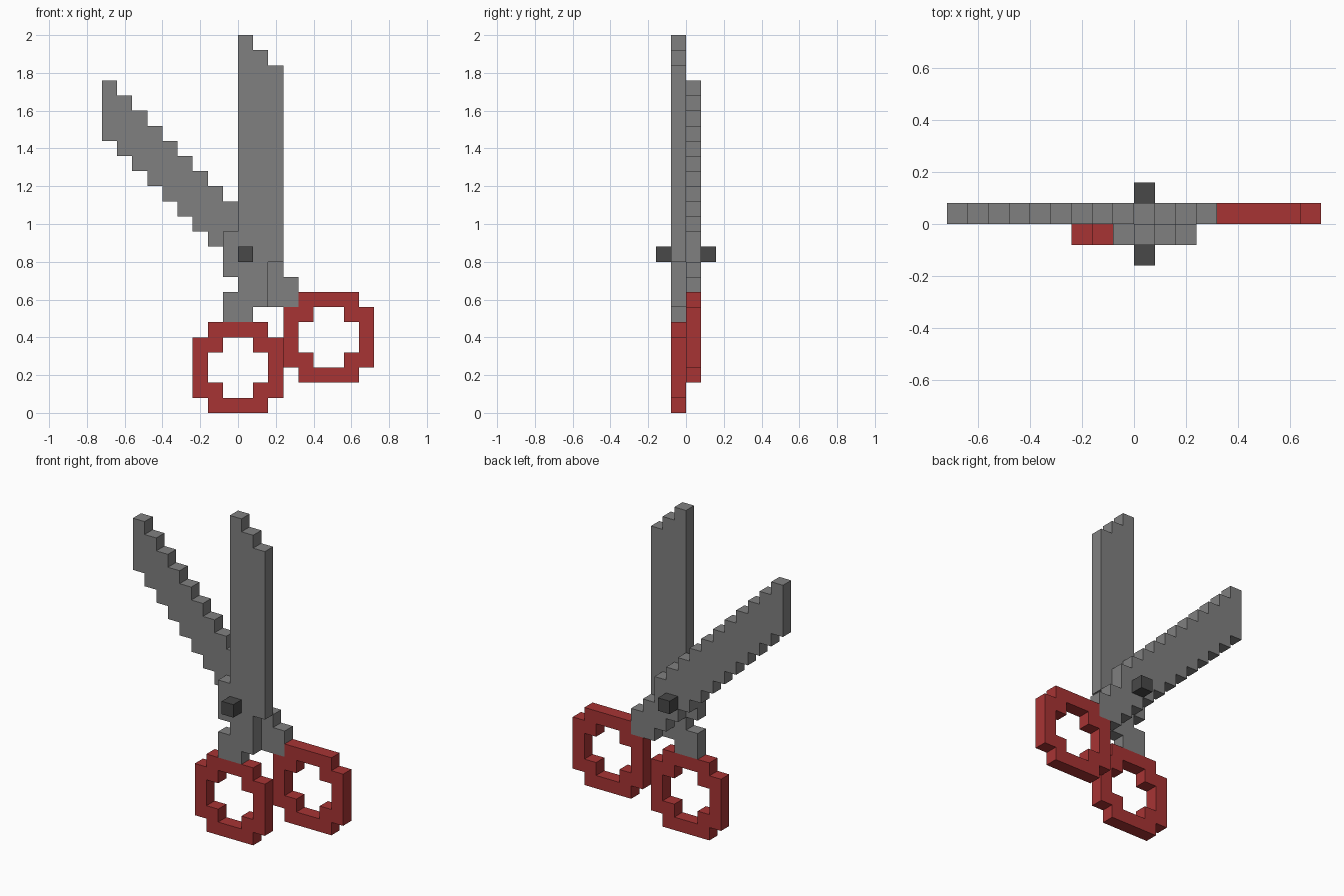
import bpy
import bmesh

if "Cube" in bpy.data.objects:
    bpy.data.objects.remove(bpy.data.objects["Cube"])

U = 0.08  # size of one block


def material(name, rgb):
    m = bpy.data.materials.new(name)
    m.diffuse_color = (*rgb, 1)
    m.use_nodes = True
    m.node_tree.nodes["Principled BSDF"].inputs["Base Color"].default_value = m.diffuse_color
    return m


steel = material("steel grey", (0.216, 0.216, 0.216))
red = material("handle red", (0.39, 0.034, 0.034))
dark = material("rivet dark grey", (0.065, 0.065, 0.065))


def rect(x0, x1, z0, z1):
    return {(x, z) for x in range(x0, x1) for z in range(z0, z1)}


def block_part(name, cells, y0, mat):
    """Flat block silhouette in the xz plane, one block thick from y0."""
    bm = bmesh.new()
    grid = {}

    def vert(x, z):
        if (x, z) not in grid:
            grid[x, z] = bm.verts.new((x * U, y0 * U, z * U))
        return grid[x, z]

    for x, z in sorted(cells):
        bm.faces.new([vert(x, z), vert(x + 1, z), vert(x + 1, z + 1), vert(x, z + 1)])
    ext = bmesh.ops.extrude_face_region(bm, geom=bm.faces[:], use_keep_orig=True)
    moved = [g for g in ext["geom"] if isinstance(g, bmesh.types.BMVert)]
    bmesh.ops.translate(bm, verts=moved, vec=(0, U, 0))
    bmesh.ops.recalc_face_normals(bm, faces=bm.faces[:])
    me = bpy.data.meshes.new(name)
    bm.to_mesh(me)
    bm.free()
    me.materials.append(mat)
    ob = bpy.data.objects.new(name, me)
    bpy.context.collection.objects.link(ob)
    return ob


def ring(x, z):
    """Six-block finger loop with clipped corners and a plus-shaped hole."""
    corners = {(x + i, z + j) for i in (0, 5) for j in (0, 5)}
    hole = rect(x + 2, x + 4, z + 1, z + 5) | rect(x + 1, x + 5, z + 2, z + 4)
    return rect(x, x + 6, z, z + 6) - corners - hole


# Upright front blade with stepped tip, pivot shoulder and shank
front = rect(0, 1, 10, 25) | rect(1, 2, 10, 24) | rect(2, 3, 10, 23)
front |= rect(-1, 0, 9, 12) | rect(0, 2, 7, 10) | rect(-1, 1, 6, 8)
block_part("front_blade", front, -1, steel)

# Slanted rear blade: a staircase of columns, then its shank
back = set()
for x in range(-9, 2):
    back |= rect(x, x + 1, 9 - x, 13 - x)
back |= rect(2, 3, 7, 10) | rect(3, 4, 7, 9)
block_part("back_blade", back, 0, steel)

# Finger loops
block_part("front_handle", ring(-3, 0), -1, red)
block_part("back_handle", ring(3, 2), 0, red)

# Rivet heads on both sides of the pivot
block_part("front_rivet_head", rect(0, 1, 10, 11), -2, dark)
block_part("back_rivet_head", rect(0, 1, 10, 11), 1, dark)
